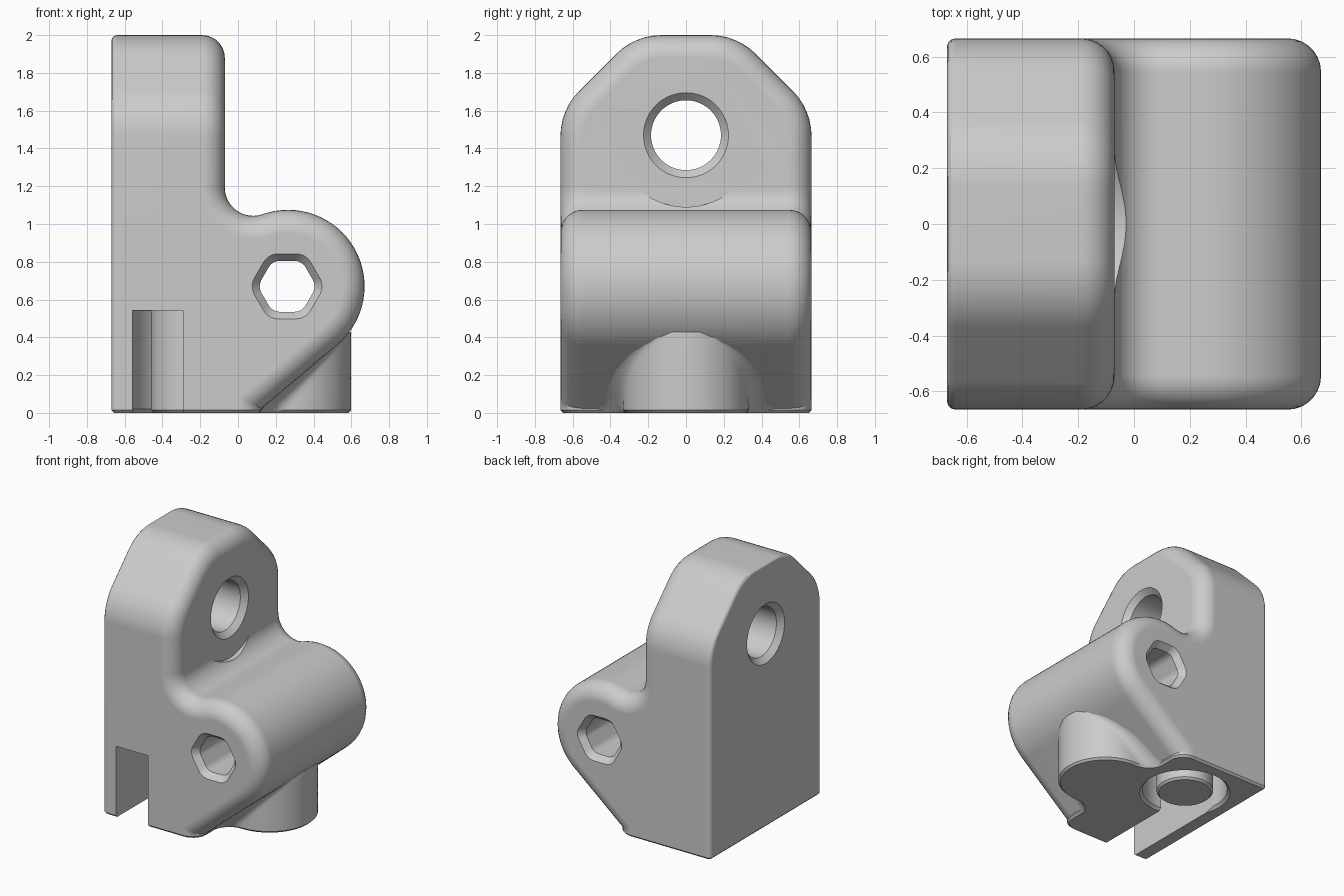
import bpy, bmesh
from math import sin, cos, tan, pi, radians, degrees, sqrt, atan2
from mathutils import Vector

cube = bpy.data.objects.get("Cube")
if cube:
    bpy.data.objects.remove(cube, do_unlink=True)

grey = bpy.data.materials.new("plain_grey")
grey.use_nodes = True
colour = (0.6, 0.6, 0.6, 1)
grey.diffuse_color = colour
grey.node_tree.nodes["Principled BSDF"].inputs["Base Color"].default_value = colour

HALF = 0.665                       # half depth
LEFT, FACE = -0.67, -0.07          # plate faces
BX, BZ, BR = 0.265, 0.67, 0.405    # barrel centre and radius
POST_R, BLEND = 0.333, 0.13
STEP_X, STEP_Z = 0.125, 0.024      # short upright foot of the web
CHAMFER = 0.015


def loft(name, rings):
    """Closed solid through rings of equal point count."""
    bm = bmesh.new()
    loops = [[bm.verts.new(p) for p in ring] for ring in rings]
    n = len(loops[0])
    for a, b in zip(loops, loops[1:]):
        for i in range(n):
            j = (i + 1) % n
            bm.faces.new((a[i], a[j], b[j], b[i]))
    bm.faces.new(loops[0])
    bm.faces.new(loops[-1])
    bmesh.ops.recalc_face_normals(bm, faces=bm.faces)
    mesh = bpy.data.meshes.new(name)
    bm.to_mesh(mesh)
    bm.free()
    mesh.materials.append(grey)
    obj = bpy.data.objects.new(name, mesh)
    bpy.context.collection.objects.link(obj)
    return obj


def place(pts, axis, t):
    """Put 2D points on a plane across the given axis."""
    if axis == "x":
        return [(t, a, b) for a, b in pts]
    if axis == "y":
        return [(a, t, b) for a, b in pts]
    return [(a, b, t) for a, b in pts]


def arc(cx, cy, r, start, end, n):
    return [(cx + r * cos(radians(start + (end - start) * i / n)),
             cy + r * sin(radians(start + (end - start) * i / n))) for i in range(n + 1)]


def circle(cx, cy, r, n=64):
    return arc(cx, cy, r, 0, 360, n)[:-1]


def rounded(corners, n=6):
    """Polygon of (x, y, radius) corners with arcs at the corners."""
    out = []
    for i, (x, y, r) in enumerate(corners):
        p = Vector((x, y))
        if r == 0:
            out.append((x, y))
            continue
        a = (Vector(corners[i - 1][:2]) - p).normalized()
        b = (Vector(corners[(i + 1) % len(corners)][:2]) - p).normalized()
        half = a.angle(b) / 2
        c = p + (a + b).normalized() * r / sin(half)
        u, v = p + a * r / tan(half) - c, p + b * r / tan(half) - c
        span = pi - 2 * half
        for k in range(n + 1):
            t = k / n
            out.append(tuple(c + (u * sin((1 - t) * span) + v * sin(t * span)) / sin(span)))
    return out


def combine(target, tool, operation):
    mod = target.modifiers.new("combine", "BOOLEAN")
    mod.object, mod.operation, mod.solver = tool, operation, "EXACT"
    with bpy.context.temp_override(object=target, active_object=target,
                                   selected_objects=[target]):
        bpy.ops.object.modifier_apply(modifier=mod.name)
    bpy.data.objects.remove(tool, do_unlink=True)


def round_edges(obj, rule, width, segments):
    bm = bmesh.new()
    bm.from_mesh(obj.data)
    bmesh.ops.remove_doubles(bm, verts=bm.verts, dist=1e-5)
    edges = [e for e in bm.edges if len(e.link_faces) == 2 and e.calc_face_angle() > 0.5
             and rule((e.verts[0].co + e.verts[1].co) / 2)]
    bmesh.ops.bevel(bm, geom=edges, offset=width, offset_type="OFFSET", segments=segments,
                    profile=0.5, affect="EDGES", clamp_overlap=False)
    bmesh.ops.recalc_face_normals(bm, faces=bm.faces)
    bm.to_mesh(obj.data)
    bm.free()


# Side profile: plate, concave fillet, barrel, sloping web and its foot
slope = radians(40)
tx, tz = BX + BR * sin(slope), BZ - BR * cos(slope)


def web_x(z):
    if z > tz:
        return BX + sqrt(BR ** 2 - (z - BZ) ** 2)
    return max(STEP_X, tx - (tz - z) / tan(slope))


fr = 0.15
fx = FACE + fr
fz = BZ + sqrt((BR + fr) ** 2 - (fx - BX) ** 2)
meet = degrees(atan2(fz - BZ, fx - BX))
profile = [(LEFT, 0), (STEP_X, 0), (STEP_X, tz - (tx - STEP_X) * tan(slope))]
profile += arc(BX, BZ, BR, -50, meet, 32)
profile += arc(fx, fz, fr, meet - 180, -180, 12)[1:]
profile += [(FACE, 2.2), (LEFT, 2.2)]
body = loft("bracket_body", [place(profile, "y", y) for y in (-0.9, 0.9)])

# Plate outline with sloping, rounded shoulders
outline = rounded([(-HALF, -0.3, 0), (HALF, -0.3, 0), (HALF, 1.605, 0.34), (0.27, 2, 0.34),
                   (-0.27, 2, 0.34), (-HALF, 1.605, 0.34)])
combine(body, loft("outline", [place(outline, "x", x) for x in (-1, 1)]), "INTERSECT")

# Large soft rim on the barrel side, small one on the flat side, chamfered underside
round_edges(body, lambda c: c.x > -0.6 and c.z > 0.001 and
            (abs(c.y) > HALF - 0.001 or abs(c.x - FACE) < 0.001), 0.12, 7)
round_edges(body, lambda c: c.x < LEFT + 0.001 and c.z > 0.001, 0.03, 3)
round_edges(body, lambda c: c.z < 0.001, CHAMFER, 1)

# Bolt hole through the plate, chamfered at both ends
steps = [(LEFT - 0.05, 0.275), (LEFT + 0.04, 0.185), (FACE - 0.04, 0.185), (FACE + 0.05, 0.275)]
combine(body, loft("bolt_hole", [place(circle(0, 1.47, r), "x", x) for x, r in steps]),
        "DIFFERENCE")

# Bolt head clearance scooped from the fillet
combine(body, loft("clearance", [place(circle(0, 1.47, 0.38), "x", x)
                                 for x in (FACE + 0.001, 0.4)]), "DIFFERENCE")

# Rounded hexagonal hole along the barrel
reach = 0.135 / cos(pi / 6)
hexagon = rounded([(reach * cos(i * pi / 3), reach * sin(i * pi / 3), 0.07) for i in range(6)])
steps = [(-0.71, 1.55), (-0.62, 1), (0.62, 1), (0.71, 1.55)]
combine(body, loft("hex_hole", [place([(BX - 0.005 + a * s, BZ + b * s) for a, b in hexagon],
                                      "y", y) for y, s in steps]), "DIFFERENCE")

# Round pocket with a slot to the front, and a pin left standing in it
px, py = -0.26, 0.25
steps = [(-0.03, 0.35), (0.02, 0.3), (0.54, 0.3)]
combine(body, loft("pocket", [place(circle(px, py, r), "z", z) for z, r in steps]), "DIFFERENCE")
slot = [(-0.558, -1), (-0.29, -1), (-0.29, py), (-0.558, py)]
combine(body, loft("slot", [place(slot, "z", z) for z in (-0.2, 0.541)]), "DIFFERENCE")
steps = [(0, 0.185), (CHAMFER, 0.2), (0.6, 0.2)]
combine(body, loft("pin", [place(circle(px, py, r), "z", z) for z, r in steps]), "UNION")


# Upright post blended into the web
def post_ring(z, inset=0):
    wall = web_x(z) - 0.004
    cx = wall + BLEND
    cy = sqrt((POST_R + BLEND) ** 2 - (cx - BX) ** 2)
    turn = degrees(atan2(cy, cx - BX))
    half = [(wall - 0.035, cy)] + arc(cx, cy, BLEND + inset, 180, 180 + turn, 8)
    half += arc(BX, 0, POST_R - inset, turn, 0, 16)[1:]
    return place(half + [(x, -y) for x, y in reversed(half[:-1])], "z", z)


rings = [post_ring(0, CHAMFER)] + [post_ring(CHAMFER + 0.0345 * i) for i in range(13)]
combine(body, loft("post", rings), "UNION")

# Smooth curved surfaces, sharp edges and flat faces kept
bpy.ops.object.select_all(action="DESELECT")
body.select_set(True)
bpy.context.view_layer.objects.active = body
bpy.ops.object.shade_smooth_by_angle(angle=radians(30))
flatten = body.modifiers.new("flat_faces", "WEIGHTED_NORMAL")
flatten.keep_sharp = True
